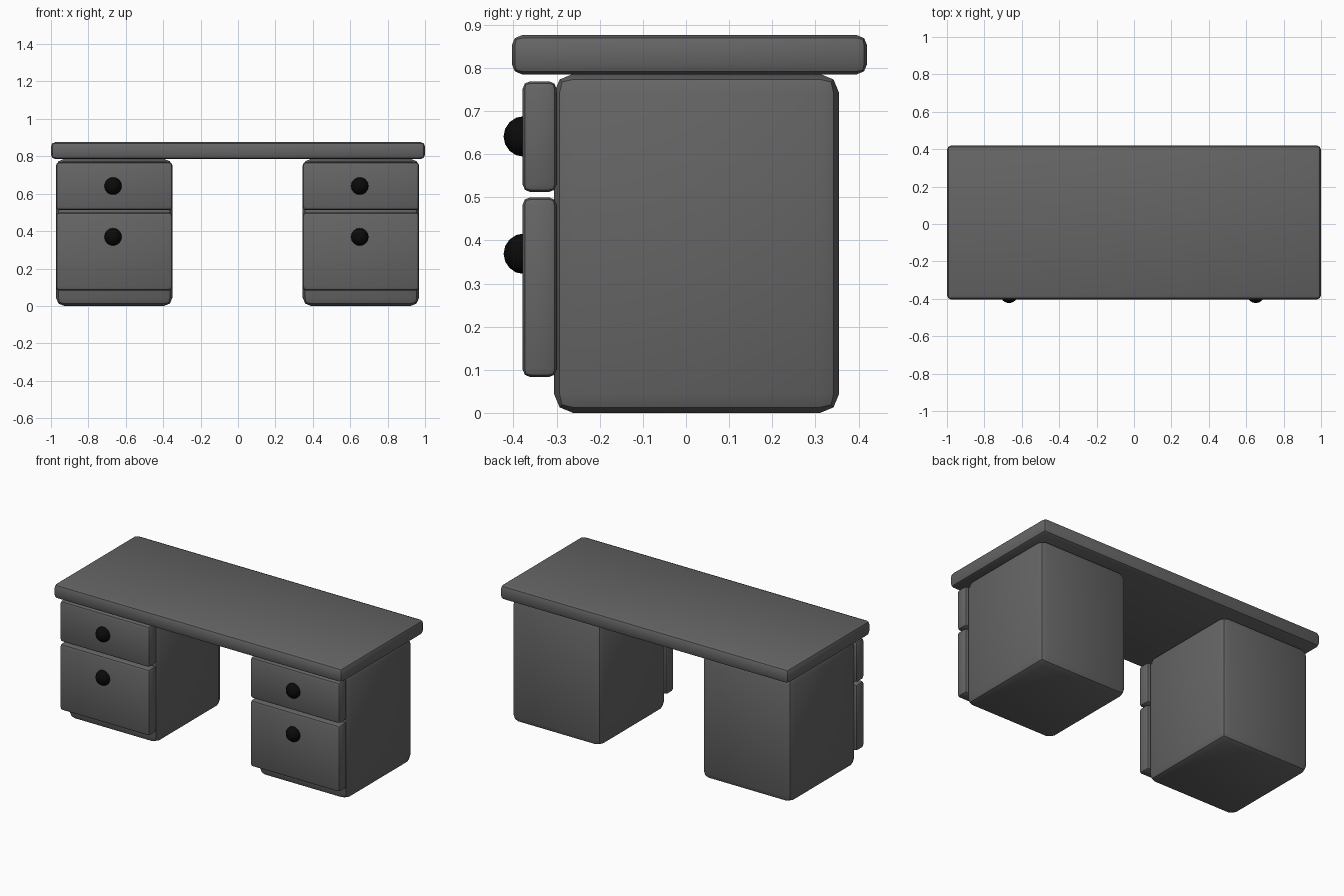
import bpy
import math

cube = bpy.data.objects.get("Cube")
if cube:
    bpy.data.objects.remove(cube, do_unlink=True)


def make_material(name, value):
    mat = bpy.data.materials.new(name)
    mat.use_nodes = True
    colour = (value, value, value, 1)
    mat.diffuse_color = colour
    mat.node_tree.nodes["Principled BSDF"].inputs["Base Color"].default_value = colour
    return mat


grey = make_material("dark grey", 0.13)
black = make_material("black", 0.003)


def finish(obj, name, mat):
    obj.name = name
    obj.data.materials.append(mat)
    bpy.ops.object.shade_smooth_by_angle(angle=math.radians(30))


def rounded_box(name, x, y, z, bevel):
    """Box spanning the (low, high) ranges, with two-step rounded edges."""
    spans = (x, y, z)
    bpy.ops.mesh.primitive_cube_add(size=1, location=[(a + b) / 2 for a, b in spans])
    obj = bpy.context.object
    obj.scale = [b - a for a, b in spans]
    bpy.ops.object.transform_apply(location=False, rotation=False, scale=True)
    mod = obj.modifiers.new("rounded edges", 'BEVEL')
    mod.width = bevel
    mod.segments = 2
    bpy.ops.object.modifier_apply(modifier=mod.name)
    finish(obj, name, grey)


def knob(name, x, z):
    bpy.ops.mesh.primitive_uv_sphere_add(segments=16, ring_count=8, radius=0.047,
                                         location=(x, -0.376, z))
    finish(bpy.context.object, name, black)


# Desk top
rounded_box("desk_top", (-1, 1), (-0.404, 0.42), (0.785, 0.876), 0.024)

# Two pedestals, each with a shallow drawer above a deep one
drawers = {"upper": (0.512, 0.769, 0.641), "lower": (0.083, 0.5, 0.369)}
for side, centre in (("right", -0.662), ("left", 0.657)):
    x = (centre - 0.311, centre + 0.311)
    rounded_box(side + "_pedestal", x, (-0.306, 0.355), (0, 0.786), 0.044)
    for level, (low, high, knob_z) in drawers.items():
        rounded_box(f"{side}_{level}_drawer", x, (-0.379, -0.3), (low, high), 0.018)
        knob(f"{side}_{level}_knob", centre - 0.006, knob_z)
